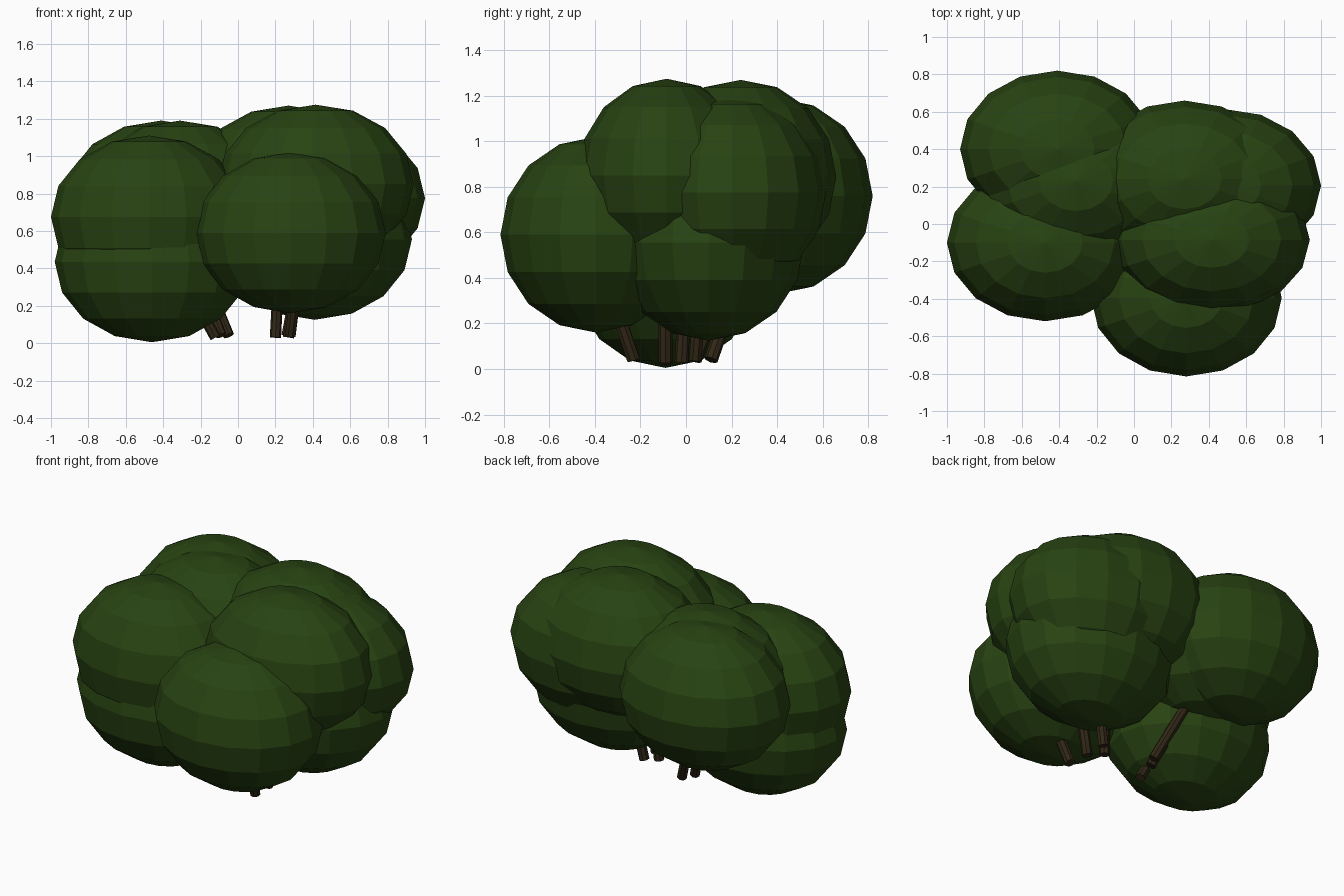
import bpy
from mathutils import Vector

if "Cube" in bpy.data.objects:
    bpy.data.objects.remove(bpy.data.objects["Cube"])


def material(name, color):
    m = bpy.data.materials.new(name)
    m.diffuse_color = (*color, 1)
    m.use_nodes = True
    m.node_tree.nodes["Principled BSDF"].inputs["Base Color"].default_value = m.diffuse_color
    return m


leaf = material("dark_leaf_green", (0.021, 0.056, 0.006))
bark = material("dark_bark_brown", (0.030, 0.020, 0.008))


def foliage(name, center, radii):
    """Flat-faced squashed sphere."""
    bpy.ops.mesh.primitive_uv_sphere_add(segments=16, ring_count=8, radius=1, location=center)
    ob = bpy.context.object
    ob.name = name
    ob.scale = radii
    ob.data.materials.append(leaf)


def stem(name, bottom, top, radius=0.03):
    """Thin round stem between two points."""
    a, b = Vector(bottom), Vector(top)
    bpy.ops.mesh.primitive_cylinder_add(vertices=8, radius=radius, depth=(b - a).length,
                                        location=(a + b) / 2)
    ob = bpy.context.object
    ob.name = name
    ob.rotation_euler = (b - a).to_track_quat('Z', 'Y').to_euler()
    ob.data.materials.append(bark)
    bpy.ops.object.shade_smooth_by_angle()


# Foliage clumps
clumps = {
    "front_clump": ((0.28, -0.395, 0.59), (0.51, 0.42, 0.43)),
    "left_upper_clump": ((-0.475, -0.10, 0.675), (0.525, 0.42, 0.435)),
    "left_lower_clump": ((-0.46, -0.09, 0.435), (0.52, 0.41, 0.43)),
    "back_left_clump": ((-0.41, 0.40, 0.76), (0.52, 0.42, 0.43)),
    "back_left_inner_clump": ((-0.31, 0.23, 0.76), (0.52, 0.42, 0.43)),
    "right_top_clump": ((0.415, -0.085, 0.85), (0.525, 0.39, 0.425)),
    "back_top_clump": ((0.27, 0.24, 0.845), (0.52, 0.42, 0.425)),
    "right_side_clump": ((0.48, 0.205, 0.775), (0.52, 0.41, 0.42)),
    "right_lower_clump": ((0.41, 0.10, 0.555), (0.52, 0.42, 0.43)),
}
for name, (center, radii) in clumps.items():
    foliage(name, center, radii)

# Right stems, rising into the front and right clumps
stem("right_stem_1", (0.28, -0.23, 0.04), (0.32, -0.34, 0.36))
stem("right_stem_2", (0.27, -0.09, 0.03), (0.33, -0.09, 0.40))
stem("right_stem_3", (0.20, -0.02, 0.03), (0.22, 0.00, 0.40))
stem("right_stem_4", (0.26, 0.04, 0.04), (0.33, 0.07, 0.40))

# Left stems, leaning out into the left and back clumps
stem("left_stem_1", (-0.05, 0.11, 0.04), (-0.24, 0.27, 0.50))
stem("left_stem_2", (-0.09, 0.04, 0.04), (-0.27, 0.20, 0.50))
stem("left_stem_3", (-0.12, -0.09, 0.03), (-0.30, -0.09, 0.36))
